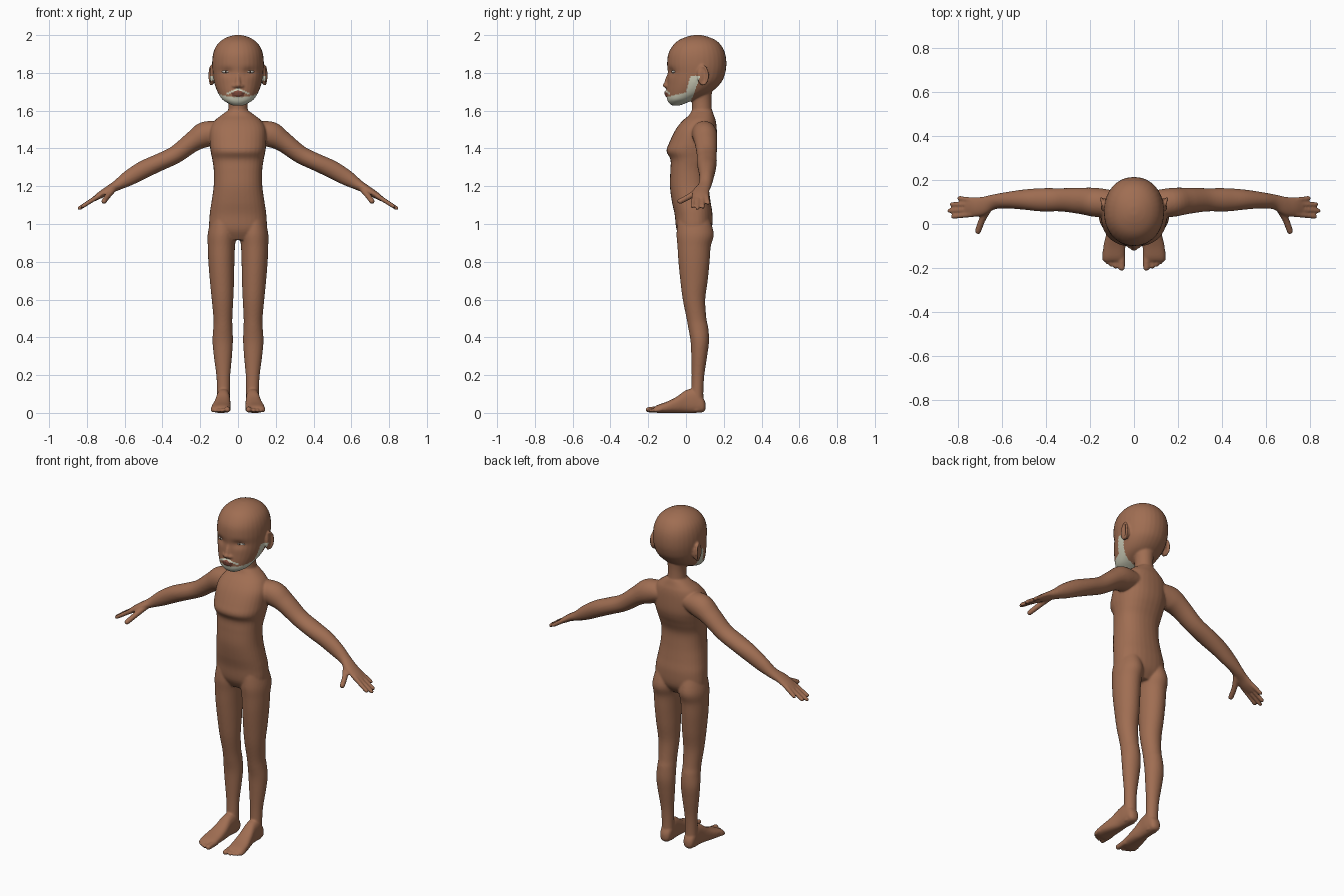
import bpy, bmesh, math
from mathutils import Vector, Matrix

if "Cube" in bpy.data.objects:
    bpy.data.objects.remove(bpy.data.objects["Cube"])

def material(name, col):
    m = bpy.data.materials.new(name)
    m.diffuse_color = (*col, 1)
    m.use_nodes = True
    m.node_tree.nodes["Principled BSDF"].inputs["Base Color"].default_value = m.diffuse_color
    return m

skin = material("brown_skin", (0.35, 0.155, 0.085))
beard = material("pale_beard", (0.62, 0.62, 0.49))
lip = material("lip_brown", (0.22, 0.07, 0.045))
white = material("eye_white", (0.62, 0.58, 0.52))
dark = material("eye_dark", (0.05, 0.025, 0.015))

bm = bmesh.new()

def spline(rows, steps=5):
    """Catmull-Rom interpolation of rows of numbers."""
    out = []
    for i in range(len(rows) - 1):
        a, b, c, d = rows[max(i-1, 0)], rows[i], rows[i+1], rows[min(i+2, len(rows)-1)]
        for k in range(steps):
            t = k / steps
            out.append([0.5 * (2*q + (r-p)*t + (2*p-5*q+4*r-s)*t*t + (3*q-p-3*r+s)*t**3)
                        for p, q, r, s in zip(a, b, c, d)])
    return out + [list(rows[-1])]

def tube(rows, ref, tan=None, power=2.0, n=32):
    """Loft rings; each row is x, y, z, radius along ref, radius across."""
    rows = spline(rows)
    rings = []
    for i, (x, y, z, a, b) in enumerate(rows):
        t = Vector(tan) if tan else (Vector(rows[min(i+1, len(rows)-1)][:3]) - Vector(rows[max(i-1, 0)][:3])).normalized()
        u = Vector(ref)
        u = (u - t * u.dot(t)).normalized()
        v = t.cross(u)
        ring = []
        for k in range(n):
            c, s = math.cos(math.tau*k/n), math.sin(math.tau*k/n)
            c = math.copysign(abs(c)**(2/power), c)
            s = math.copysign(abs(s)**(2/power), s)
            ring.append(bm.verts.new(Vector((x, y, z)) + u*a*c + v*b*s))
        rings.append(ring)
    for r0, r1 in zip(rings, rings[1:]):
        for k in range(n):
            bm.faces.new((r0[k], r0[(k+1) % n], r1[(k+1) % n], r1[k]))
    bm.faces.new(rings[0][::-1])
    bm.faces.new(rings[-1])

def stack(rows, power=2.0):
    """Horizontal rings: z, centre x, half width, front y, back y."""
    tube([(cx, (f+b)/2, z, w, (b-f)/2) for z, cx, w, f, b in rows], (1, 0, 0), (0, 0, 1), power)

def digit(p0, p1, r, mid=None, s=1):
    """Rounded finger or toe."""
    p0, p1 = Vector(p0), Vector(p1)
    d = (p1 - p0).normalized()
    pts = [(p0, r*1.1), (Vector(mid) if mid else (p0+p1)/2, r), (p1 - d*r, r*0.92),
           (p1 - d*r*0.4, r*0.75), (p1, r*0.25)]
    tube([(s*p.x, p.y, p.z, q, q) for p, q in pts], (0.1, 0.9, 0.3) if abs(d.x) > 0.3 else (1, 0, 0), n=14)

def ball(target, c, r, rot=None):
    m = Matrix.Translation(c) @ (rot or Matrix()) @ Matrix.Diagonal((*r, 1))
    bmesh.ops.create_uvsphere(target, u_segments=24, v_segments=16, radius=1, matrix=m)

# torso and neck
stack([(.915, 0, .11, -.02, .10), (.97, 0, .15, -.05, .135), (1.05, 0, .150, -.06, .14),
       (1.12, 0, .140, -.075, .13), (1.2, 0, .129, -.085, .12), (1.28, 0, .128, -.083, .117),
       (1.34, 0, .136, -.082, .137), (1.385, 0, .145, -.103, .155), (1.43, 0, .15, -.089, .164),
       (1.5, 0, .148, -.055, .163), (1.545, 0, .125, -.02, .158), (1.575, 0, .09, .015, .148),
       (1.6, 0, .055, .03, .14)], 2.3)
stack([(1.55, 0, .062, .02, .145), (1.6, 0, .052, .032, .137), (1.66, 0, .05, .03, .135), (1.72, 0, .06, .02, .14)])

# head
stack([(1.628, 0, .03, -.075, -.03), (1.64, 0, .054, -.09, 0), (1.66, 0, .084, -.1, .05),
       (1.70, 0, .109, -.104, .135), (1.75, 0, .127, -.1, .187), (1.80, 0, .134, -.097, .208),
       (1.85, 0, .137, -.1, .214), (1.9, 0, .132, -.094, .208), (1.94, 0, .117, -.073, .19),
       (1.97, 0, .09, -.043, .162), (1.99, 0, .055, 0, .12), (2.0, 0, .018, .04, .08)], 2.1)

# nose and lips
tube([(0, -.085, 1.80, .011, .01), (0, -.096, 1.77, .012, .012), (0, -.104, 1.735, .016, .014)], (1, 0, 0))
ball(bm, (0, -.106, 1.734), (.017, .017, .014))
ball(bm, (0, -.1, 1.698), (.034, .016, .009))
ball(bm, (0, -.099, 1.684), (.028, .015, .009))

for s in (1, -1):
    ball(bm, (s*.017, -.098, 1.73), (.014, .014, .011))
    # ear: plate with a raised rim
    turn = Matrix.Rotation(s*math.radians(14), 4, 'Z')
    ball(bm, (s*.137, .088, 1.785), (.011, .03, .052), turn)
    tube([(s*(.142 + .008*math.cos(a)), .09 + .025*math.cos(a), 1.787 + .048*math.sin(a), .007, .007)
          for a in [math.radians(d) for d in range(-110, 171, 35)]], (1, 0, 0), n=12)
    # leg
    stack([(z, s*cx, w, f, b) for z, cx, w, f, b in [
        (1.04, .08, .06, -.04, .12), (.95, .085, .075, -.05, .147), (.88, .088, .072, -.045, .131),
        (.8, .088, .069, -.04, .125), (.7, .085, .064, -.03, .115), (.6, .082, .057, -.017, .102),
        (.5, .08, .05, .003, .108), (.45, .08, .051, .012, .118), (.38, .081, .054, .024, .122),
        (.3, .08, .048, .028, .112), (.2, .078, .037, .03, .097), (.12, .077, .034, .028, .092),
        (.05, .077, .034, .025, .092), (.01, .077, .03, .03, .085)]])
    # foot and toes
    tube([(s*cx, y, (lo+hi)/2, w, (hi-lo)/2) for y, cx, w, lo, hi in [
        (.104, .077, .012, .02, .05), (.09, .077, .03, .004, .08), (.05, .077, .036, 0, .125),
        (0, .079, .037, 0, .12), (-.05, .083, .044, 0, .085), (-.1, .089, .05, 0, .06),
        (-.15, .092, .05, 0, .042), (-.17, .092, .045, .004, .03)]], (1, 0, 0), (0, 1, 0), 2.5)
    for x, tip, r in ((.056, -.214, .016), (.084, -.204, .011), (.104, -.195, .0105), (.121, -.184, .01), (.135, -.17, .01)):
        digit((x, -.13, .02), (x, tip, r), r, s=s)
    # arm and palm
    tube([(s*x, y, z, a, b) for x, y, z, a, b in [
        (.08, .09, 1.49, .06, .05), (.17, .098, 1.475, .066, .068), (.24, .105, 1.435, .06, .054),
        (.33, .11, 1.368, .053, .047), (.42, .11, 1.325, .053, .046), (.5, .111, 1.288, .046, .047),
        (.58, .108, 1.242, .037, .041), (.64, .1, 1.205, .034, .028), (.69, .082, 1.178, .042, .021),
        (.73, .077, 1.153, .045, .018), (.765, .077, 1.13, .041, .012)]], (0, 1, 0))
    # fingers and thumb
    for y0, x1, y1, z1 in ((.044, .832, .033, 1.088), (.066, .848, .06, 1.078), (.088, .837, .089, 1.085), (.108, .803, .118, 1.105)):
        digit((.735, y0, 1.15), (x1, y1, z1), .0118, s=s)
    digit((.655, .08, 1.19), (.715, -.042, 1.113), .0155, (.688, .025, 1.15), s)

# fuse everything into one smooth skin
bmesh.ops.recalc_face_normals(bm, faces=bm.faces)
me = bpy.data.meshes.new("body_parts")
bm.to_mesh(me)
bm.free()
src = bpy.data.objects.new("body_parts", me)
bpy.context.collection.objects.link(src)
mod = src.modifiers.new("fuse", 'REMESH')
mod.mode = 'VOXEL'
mod.voxel_size = 0.0055
sm = src.modifiers.new("soften", 'SMOOTH')
sm.factor = 0.5
sm.iterations = 5
body_mesh = bpy.data.meshes.new_from_object(src.evaluated_get(bpy.context.evaluated_depsgraph_get()))
bpy.data.objects.remove(src)
body = bpy.data.objects.new("body", body_mesh)
bpy.context.collection.objects.link(body)
body_mesh.materials.clear()
for m in (skin, beard, lip):
    body_mesh.materials.append(m)

# eye sockets pressed into the face
for v in body_mesh.vertices:
    if v.co.z > 1.7 and v.co.y < 0:
        dx, dz = (abs(v.co.x) - .06) / .034, (v.co.z - 1.805) / .022
        v.co.y += .011 * math.exp(-dx*dx - dz*dz)

# beard, moustache and lips by position
def region(c):
    ax = abs(c.x)
    if c.z < 1.61 or c.y > .08:
        return 0
    top = 1.675 + .25*(c.y + .09) if c.y < 0 else min(1.6975 + 3.5*c.y, 1.785)
    if c.z < top and c.y < .03 + .37*(c.z - 1.66):
        return 2 if ax < .028 and c.y < -.103 and c.z > 1.676 else 1
    if c.y < -.07 and ax < .062 and abs(c.z - (1.716 - .45*ax)) < .0055:
        return 1
    if c.y < -.098 and ax < .034 and 1.676 < c.z < 1.707:
        return 2
    return 0

for p in body_mesh.polygons:
    p.material_index = region(p.center)
    p.use_smooth = True

# eyes
def eye_part(name, mat, c, r):
    b = bmesh.new()
    ball(b, c, r, Matrix.Rotation(math.copysign(.35, c[0]), 4, 'Z'))
    m = bpy.data.meshes.new(name)
    b.to_mesh(m)
    b.free()
    m.materials.append(mat)
    for p in m.polygons:
        p.use_smooth = True
    bpy.context.collection.objects.link(bpy.data.objects.new(name, m))

for s, side in ((1, "left"), (-1, "right")):
    eye_part(side + "_eye", white, (s*.063, -.064, 1.806), (.025, .011, .0075))
    eye_part(side + "_iris", dark, (s*.063, -.0695, 1.806), (.007, .007, .0062))
